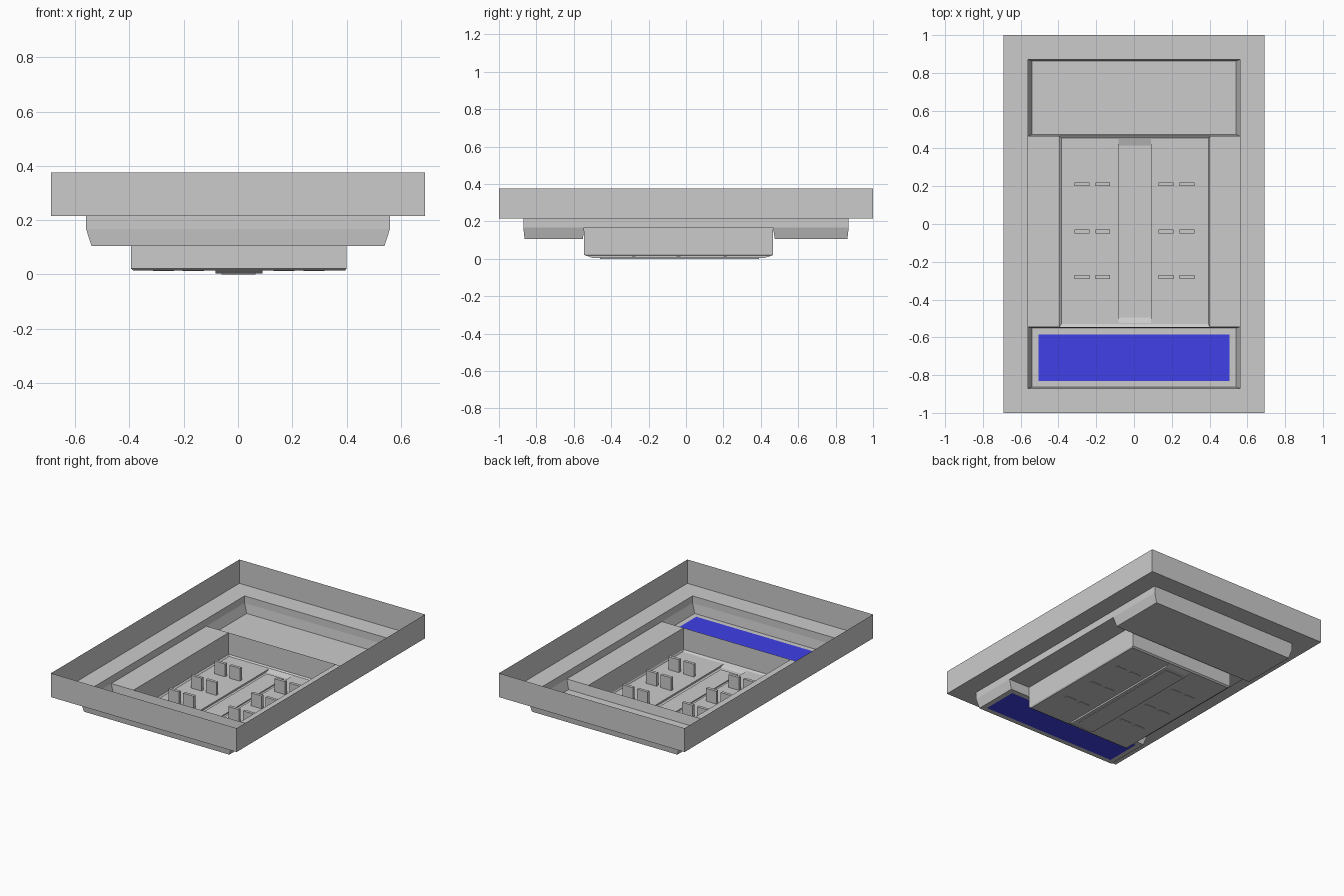
import bpy, bmesh

if "Cube" in bpy.data.objects:
    bpy.data.objects.remove(bpy.data.objects["Cube"])


def finish(name, bm):
    bmesh.ops.remove_doubles(bm, verts=bm.verts, dist=1e-5)
    bmesh.ops.recalc_face_normals(bm, faces=bm.faces)
    mesh = bpy.data.meshes.new(name)
    bm.to_mesh(mesh)
    bm.free()
    obj = bpy.data.objects.new(name, mesh)
    bpy.context.collection.objects.link(obj)
    return obj


def shell(name, rings, close_end=True):
    """Skin successive rectangles (x0, x1, y0, y1, z); optionally cap the last."""
    bm = bmesh.new()
    loops = []
    for x0, x1, y0, y1, z in rings:
        corners = [(x0, y0, z), (x1, y0, z), (x1, y1, z), (x0, y1, z)]
        loops.append([bm.verts.new(c) for c in corners])
    for a, b in zip(loops, loops[1:]):
        for i in range(4):
            j = (i + 1) % 4
            bm.faces.new((a[i], a[j], b[j], b[i]))
    if close_end:
        bm.faces.new(loops[-1])
    return finish(name, bm)


def box(name, x0, x1, y0, y1, z0, z1):
    bm = bmesh.new()
    bmesh.ops.create_cube(bm, size=1)
    for v in bm.verts:
        v.co.x = x1 if v.co.x > 0 else x0
        v.co.y = y1 if v.co.y > 0 else y0
        v.co.z = z1 if v.co.z > 0 else z0
    return finish(name, bm)


DECK = 0.167      # height of the middle deck and trough lips
TROUGH = 0.105    # trough floor height
FRONT, BACK = -0.545, 0.465   # ends of the central pit

# Outer rim, flat ledge and short inner wall
shell("outer_rim", [
    (-0.69, 0.69, -1, 1, 0.375),
    (-0.69, 0.69, -1, 1, 0.215),
    (-0.56, 0.56, -0.87, 0.87, 0.215),
    (-0.56, 0.56, -0.87, 0.87, DECK),
], close_end=False)

# Tapered end troughs; the front one has a window for the panel
shell("back_trough", [
    (-0.56, 0.56, BACK, 0.87, DECK),
    (-0.54, 0.54, BACK + 0.01, 0.863, TROUGH),
])
shell("front_trough", [
    (-0.56, 0.56, -0.87, FRONT, DECK),
    (-0.54, 0.54, -0.863, FRONT - 0.006, TROUGH),
    (-0.505, 0.505, -0.83, -0.585, TROUGH),
], close_end=False)

# Blue panel filling the window
panel = shell("blue_panel", [(-0.505, 0.505, -0.83, -0.585, TROUGH)])
blue = bpy.data.materials.new("blue")
blue.diffuse_color = (0.05, 0.05, 0.8, 1)
blue.use_nodes = True
blue.node_tree.nodes["Principled BSDF"].inputs["Base Color"].default_value = blue.diffuse_color
panel.data.materials.append(blue)

# Deck strips either side of the pit
shell("deck_left", [(-0.56, -0.395, FRONT, BACK, DECK)])
shell("deck_right", [(0.40, 0.56, FRONT, BACK, DECK)])

# Central pit: walls, chamfer, floor and lowered channel
shell("central_pit", [
    (-0.395, 0.40, FRONT, BACK, DECK),
    (-0.395, 0.40, FRONT, BACK, 0.022),
    (-0.385, 0.395, -0.53, 0.455, 0.014),
    (-0.083, 0.09, -0.525, 0.45, 0.014),
    (-0.083, 0.09, -0.495, 0.415, 0.003),
])
box("channel_pad", -0.06, 0.065, -0.46, 0.39, 0.0, 0.01)

# Upright tabs: three rows of four
for row, y in enumerate((-0.28, -0.04, 0.21)):
    for col, x in enumerate((-0.275, -0.165, 0.17, 0.28)):
        box(f"tab_{row}_{col}", x - 0.039, x + 0.039,
            y - 0.01, y + 0.01, 0.012, 0.10)
